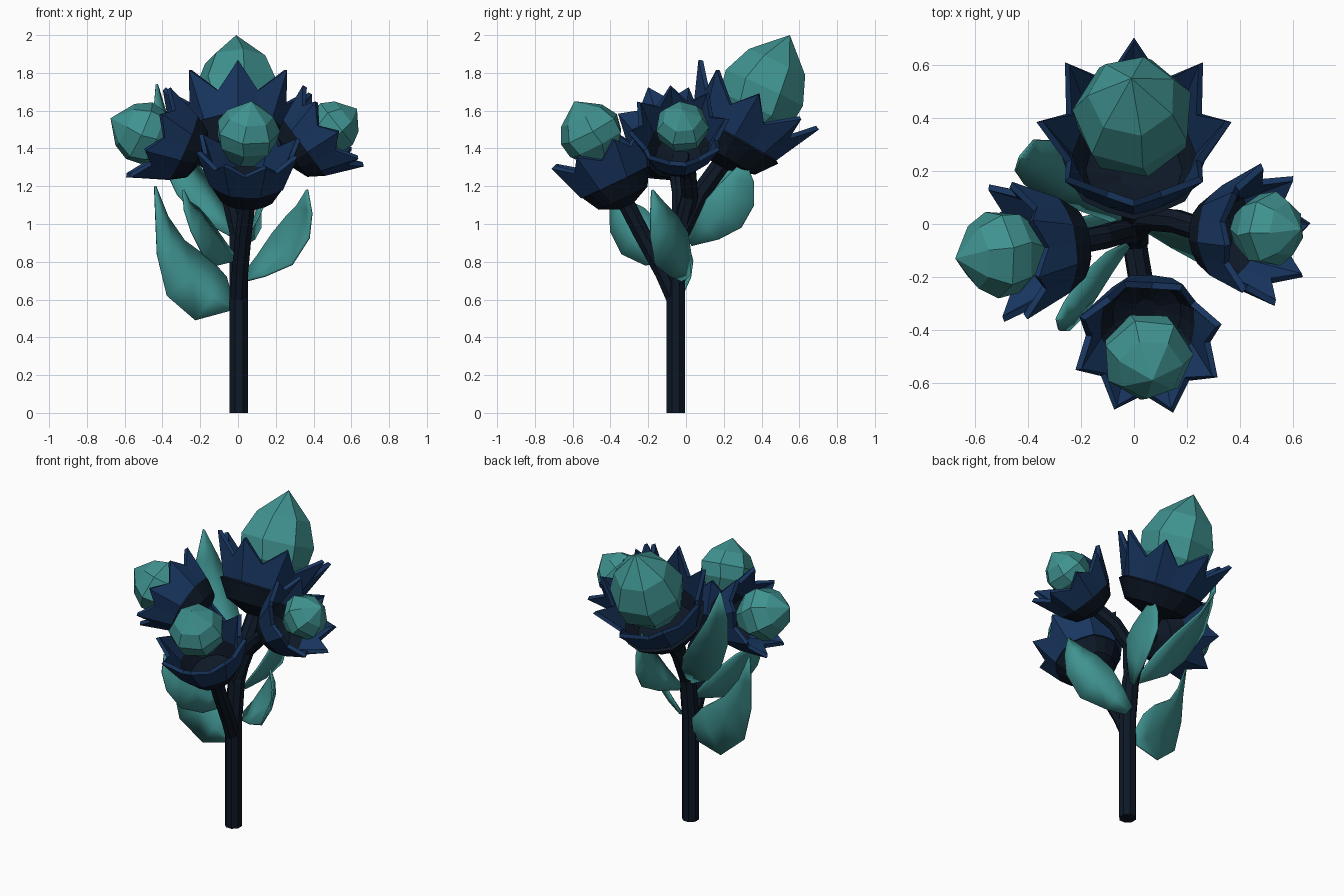
import bpy, bmesh, math
from mathutils import Vector as V

if "Cube" in bpy.data.objects:
    bpy.data.objects.remove(bpy.data.objects["Cube"])


def material(name, rgb):
    m = bpy.data.materials.new(name)
    m.diffuse_color = (*rgb, 1)
    m.use_nodes = True
    m.node_tree.nodes["Principled BSDF"].inputs["Base Color"].default_value = m.diffuse_color
    return m


TEAL = material("teal", (0.05, 0.29, 0.28))
NAVY = material("navy", (0.009, 0.036, 0.115))
DARK = material("dark", (0.004, 0.009, 0.019))


def loft(name, rings, mat, closed=True, cap_start=False, cap_end=False, thick=0, smooth=False):
    """Skin a list of equal-length point rings; a one-point ring is a tip."""
    bm = bmesh.new()
    vr = [[bm.verts.new(p) for p in r] for r in rings]
    for a, b in zip(vr, vr[1:]):
        n = max(len(a), len(b))
        for i in range(n if closed else n - 1):
            j = (i + 1) % n
            if len(b) == 1:
                bm.faces.new((a[i], a[j], b[0]))
            else:
                bm.faces.new((a[i], a[j], b[j], b[i]))
    if cap_start:
        bm.faces.new(vr[0][::-1])
    if cap_end:
        bm.faces.new(vr[-1])
    bmesh.ops.recalc_face_normals(bm, faces=bm.faces[:])
    me = bpy.data.meshes.new(name)
    bm.to_mesh(me)
    bm.free()
    me.materials.append(mat)
    for p in me.polygons:
        p.use_smooth = smooth
    ob = bpy.data.objects.new(name, me)
    bpy.context.collection.objects.link(ob)
    if thick:
        s = ob.modifiers.new("thickness", "SOLIDIFY")
        s.thickness = thick
        s.offset = -1 if closed else 0
    return ob


def frame(axis, up=V((0, 0, 1))):
    a = axis.normalized()
    u = (up - a * up.dot(a)).normalized()
    return a, u, a.cross(u)


def ring(c, u, v, radii, turn=0):
    n = len(radii)
    return [c + (u * math.cos(2 * math.pi * (i + turn) / n)
                 + v * math.sin(2 * math.pi * (i + turn) / n)) * r for i, r in enumerate(radii)]


def stem(name, pts, radius):
    pts = [V(p) for p in pts]
    rings = []
    for i, p in enumerate(pts):
        d = pts[min(i + 1, len(pts) - 1)] - pts[max(i - 1, 0)]
        a, u, v = frame(d, V((0, 1, 0)))
        rings.append(ring(p, u, v, [radius] * 8, 0.5))
    loft(name, rings, DARK, cap_start=True, cap_end=True)


def flower(name, rim, axis, R, depth, turn, valley, bud_c, bud_r, bud_tip):
    rim, bud_c, bud_tip = V(rim), V(bud_c), V(bud_tip)
    a, u, v = frame(V(axis))
    base = rim - a * depth

    def row(tip, dip):
        pts = []
        for i in range(16):
            r, h = dip if i % 2 else tip
            t = 2 * math.pi * (i / 16 + turn / 8)
            pts.append(base + a * h * depth + (u * math.cos(t) + v * math.sin(t)) * r * R)
        return pts
    # dark cup, then a star of eight pointed petals
    shoulder = row((.70, .38), (.67, .38))
    loft(name + "_cup", [row((.14, 0), (.14, 0)), row((.5, .12), (.49, .12)), shoulder],
         DARK, cap_start=True, thick=0.02)
    loft(name + "_petals", [shoulder, row((1.01, 1), valley)], NAVY, thick=0.025)
    # faceted bud with a pointed end
    a, u, v = frame(bud_tip - bud_c)
    L = (bud_tip - bud_c).length
    rings = [ring(bud_c + a * h, u, v, [bud_r * k] * 7, t) for h, k, t in
             ((-.95 * bud_r, .5, 0), (-.35 * bud_r, .95, .2), (.12 * L, 1.03, .1), (.55 * L, .75, .15))]
    loft(name + "_bud", rings + [[bud_tip]], TEAL, cap_start=True)


def leaf(name, pts, widths, side0, side1):
    """Folded blade along pts whose width direction twists from side0 to side1."""
    pts = [V(p) for p in pts]
    rings = []
    for i, (p, w) in enumerate(zip(pts, widths)):
        side = V(side0).lerp(V(side1), i / 5)
        t, s, n = frame(pts[min(i + 1, 5)] - pts[max(i - 1, 0)], side)
        w = max(w, .004)
        rings.append([p - s * w + n * w * .2, p - n * w * .1, p + s * w + n * w * .2])
    loft(name, rings, TEAL, closed=False, thick=0.012, smooth=True)


# stems
stem("main_stem", [(.005, -.055, 0), (.005, -.055, .68), (.005, -.025, .95), (0, .08, 1.17), (0, .185, 1.315)], .053)
stem("front_stem", [(0, -.05, .58), (.01, -.12, .74), (.03, -.24, .96), (.05, -.32, 1.115)], .047)
stem("right_stem", [(0, -.03, .95), (.05, .02, 1.15), (.16, .01, 1.27), (.28, -.03, 1.355)], .047)
stem("left_stem", [(0, -.03, .95), (-.05, -.03, 1.17), (-.12, -.05, 1.3), (-.22, -.07, 1.375)], .047)

# flower heads
flower("back_flower", (0, .385, 1.685), (0, .5, .865), .365, .41, 0, (.76, .70),
       (0, .40, 1.68), .225, (-.01, .55, 2.0))
flower("right_flower", (.505, -.04, 1.52), (.8, 0, .6), .27, .31, .2, (.80, .78),
       (.51, -.02, 1.515), .14, (.63, -.02, 1.61))
flower("left_flower", (-.475, -.105, 1.485), (-.9, -.1, .4), .28, .32, .5, (.80, .78),
       (-.5, -.11, 1.48), .165, (-.675, -.13, 1.56))
flower("front_flower", (.055, -.468, 1.42), (.02, -.43, .90), .265, .34, .36, (.80, .78),
       (.05, -.5, 1.48), .168, (.07, -.59, 1.65))

# leaves
leaf("left_leaf", [(-.03, -.05, .56), (-.14, -.04, .61), (-.25, -.05, .72), (-.35, -.05, .88),
                   (-.40, -.05, 1.03), (-.44, -.04, 1.2)], (.02, .145, .16, .09, .04, 0),
     (.45, .15, .85), (.5, .5, .6))
leaf("right_leaf", [(.04, 0, .715), (.13, -.02, .77), (.25, -.06, .86), (.33, -.10, .98),
                    (.36, -.14, 1.08), (.365, -.18, 1.18)], (.03, .08, .13, .11, .06, 0),
     (-.3, .7, .5), (-.6, .5, .5))
leaf("tall_leaf", [(-.03, 0, .95), (-.13, .08, 1.07), (-.22, .14, 1.2), (-.33, .22, 1.38),
                   (-.4, .25, 1.56), (-.43, .25, 1.74)], (.02, .09, .12, .11, .07, 0),
     (.6, .35, .55), (.35, .85, .15))
leaf("back_leaf", [(.03, .02, .9), (.08, .12, .98), (.11, .2, 1.06), (.11, .26, 1.15),
                   (.11, .29, 1.24), (.11, .31, 1.34)], (.02, .08, .12, .11, .07, 0),
     (.15, -.6, .75), (.1, -.7, .6))
leaf("front_leaf", [(-.02, -.08, .82), (-.09, -.17, .87), (-.15, -.26, .94), (-.21, -.32, 1.03),
                    (-.26, -.35, 1.1), (-.29, -.36, 1.18)], (.02, .1, .13, .11, .06, 0),
     (.15, .55, .75), (-.1, .55, .6))
